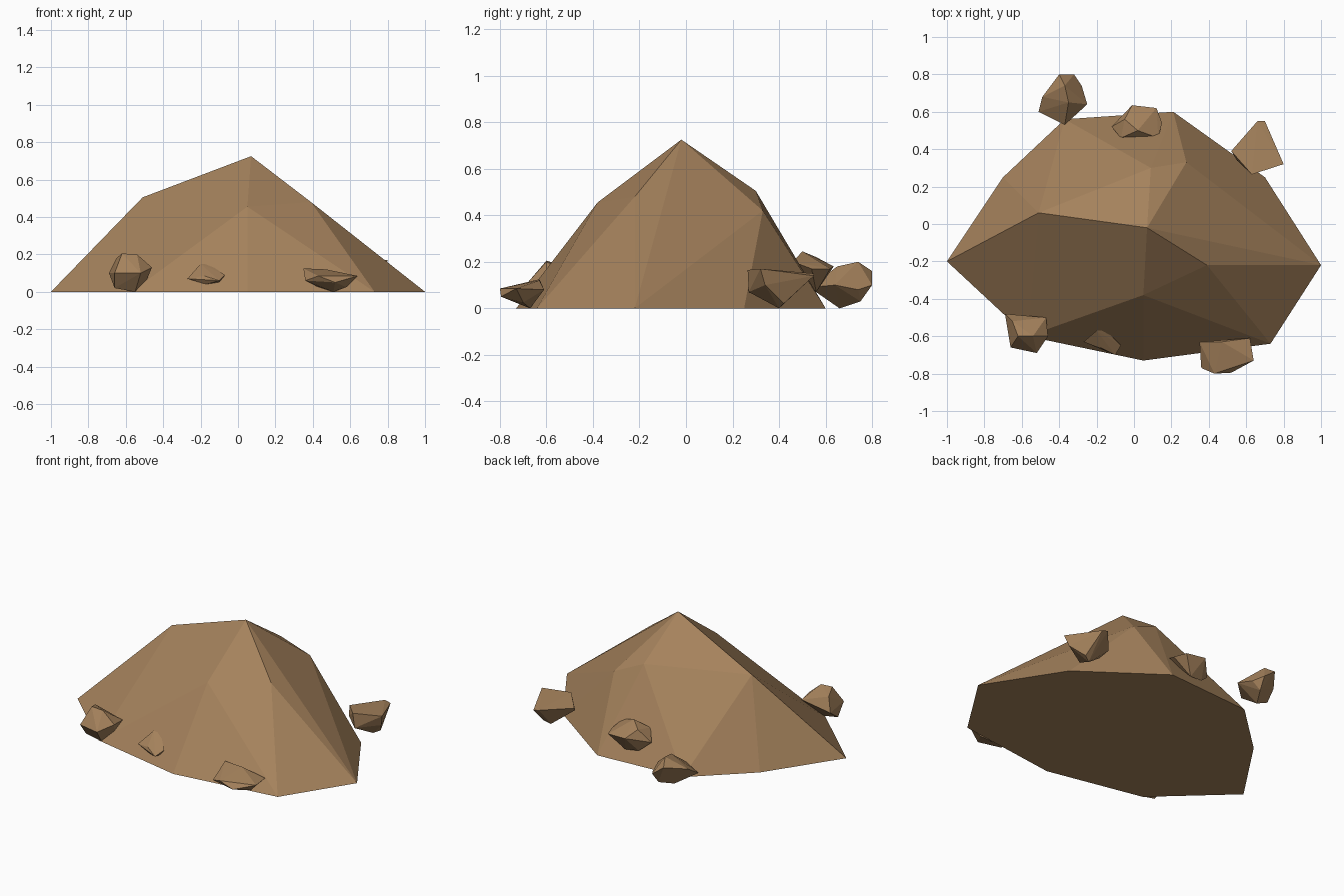
import bpy
import bmesh

# Remove the default cube only
default_cube = bpy.data.objects.get("Cube")
if default_cube:
    bpy.data.objects.remove(default_cube, do_unlink=True)

# One earthy colour for the whole model
EARTH = (0.376, 0.223, 0.107, 1.0)
earth_material = bpy.data.materials.new("earth_brown")
earth_material.use_nodes = True
earth_material.diffuse_color = EARTH
shader = next(node for node in earth_material.node_tree.nodes
              if node.type == 'BSDF_PRINCIPLED')
shader.inputs["Base Color"].default_value = EARTH
shader.inputs["Roughness"].default_value = 0.9


def faceted_hull(name, corners):
    """Wrap the corner points in a flat-shaded convex solid."""
    bm = bmesh.new()
    for corner in corners:
        bm.verts.new(corner)
    hull = bmesh.ops.convex_hull(bm, input=bm.verts[:])
    unused = {item for item in hull["geom_interior"] + hull["geom_unused"]
              if isinstance(item, bmesh.types.BMVert)}
    bmesh.ops.delete(bm, geom=list(unused), context='VERTS')
    # Merge coplanar triangles, such as those of the flat underside
    bmesh.ops.dissolve_limit(bm, angle_limit=0.01,
                             verts=bm.verts[:], edges=bm.edges[:])
    bmesh.ops.recalc_face_normals(bm, faces=bm.faces[:])
    mesh = bpy.data.meshes.new(name)
    bm.to_mesh(mesh)
    bm.free()
    mesh.materials.append(earth_material)
    obj = bpy.data.objects.new(name, mesh)
    bpy.context.collection.objects.link(obj)
    return obj


# Mound: ground outline, shoulder corners and peak
ground_outline = [(-1, -.2), (-.7, .25), (-.37, .56), (.21, .6), (.7, .25),
                  (1, -.22), (.73, -.64), (.05, -.73), (-.57, -.6)]
shoulders = [(-.51, .06, .505), (.05, -.38, .455), (.39, -.22, .48),
             (.28, .33, .42), (.09, .3, .505)]
peak = (.07, -.02, .725)
faceted_hull("mound", [(x, y, 0) for x, y in ground_outline] + shoulders + [peak])

# Chunky rock at the front, on the -x side
faceted_hull("front_right_rock", [
    (-.65, -.52, .18), (-.62, -.6, .205), (-.54, -.6, .2), (-.47, -.5, .12),
    (-.46, -.6, .13), (-.52, -.69, .1), (-.66, -.66, .1), (-.69, -.48, .1),
    (-.66, -.6, .02), (-.55, -.6, 0), (-.49, -.56, .06)])

# Small rock half sunk into the front slope
faceted_hull("front_middle_rock", [
    (-.27, -.63, .07), (-.2, -.57, .15), (-.15, -.57, .145), (-.07, -.65, .09),
    (-.1, -.7, .06), (-.17, -.65, .04), (-.1, -.6, .04), (-.18, -.66, .085)])

# Flat slab at the front, on the +x side
faceted_hull("front_left_rock", [
    (.35, -.63, .125), (.47, -.63, .12), (.36, -.77, .06), (.43, -.8, .085),
    (.52, -.795, .05), (.64, -.73, .085), (.62, -.61, .08), (.58, -.7, .025),
    (.51, -.67, 0), (.42, -.68, .03)])

# Loose rock behind the mound, on the -x side
faceted_hull("back_right_rock", [
    (-.51, .6, .08), (-.49, .68, .13), (-.4, .8, .16), (-.32, .8, .1),
    (-.28, .74, .08), (-.25, .64, .1), (-.37, .53, .09), (-.35, .65, .18),
    (-.37, .74, .2), (-.38, .66, 0), (-.33, .75, .03)])

# Rock set into the middle of the back slope
faceted_hull("back_middle_rock", [
    (-.12, .52, .14), (-.07, .46, .2), (-.05, .56, .22), (-.01, .635, .18),
    (.12, .62, .17), (.15, .54, .17), (.13, .46, .2), (.02, .5, .245),
    (.04, .56, .07), (-.05, .55, .08)])

# Wedge-shaped rock at the back, on the +x side
faceted_hull("back_left_rock", [
    (.52, .39, .14), (.66, .55, .15), (.7, .55, .14), (.8, .32, .17),
    (.63, .265, .165), (.55, .34, .1), (.64, .27, .07), (.78, .34, .1),
    (.68, .4, 0), (.72, .42, .02)])
